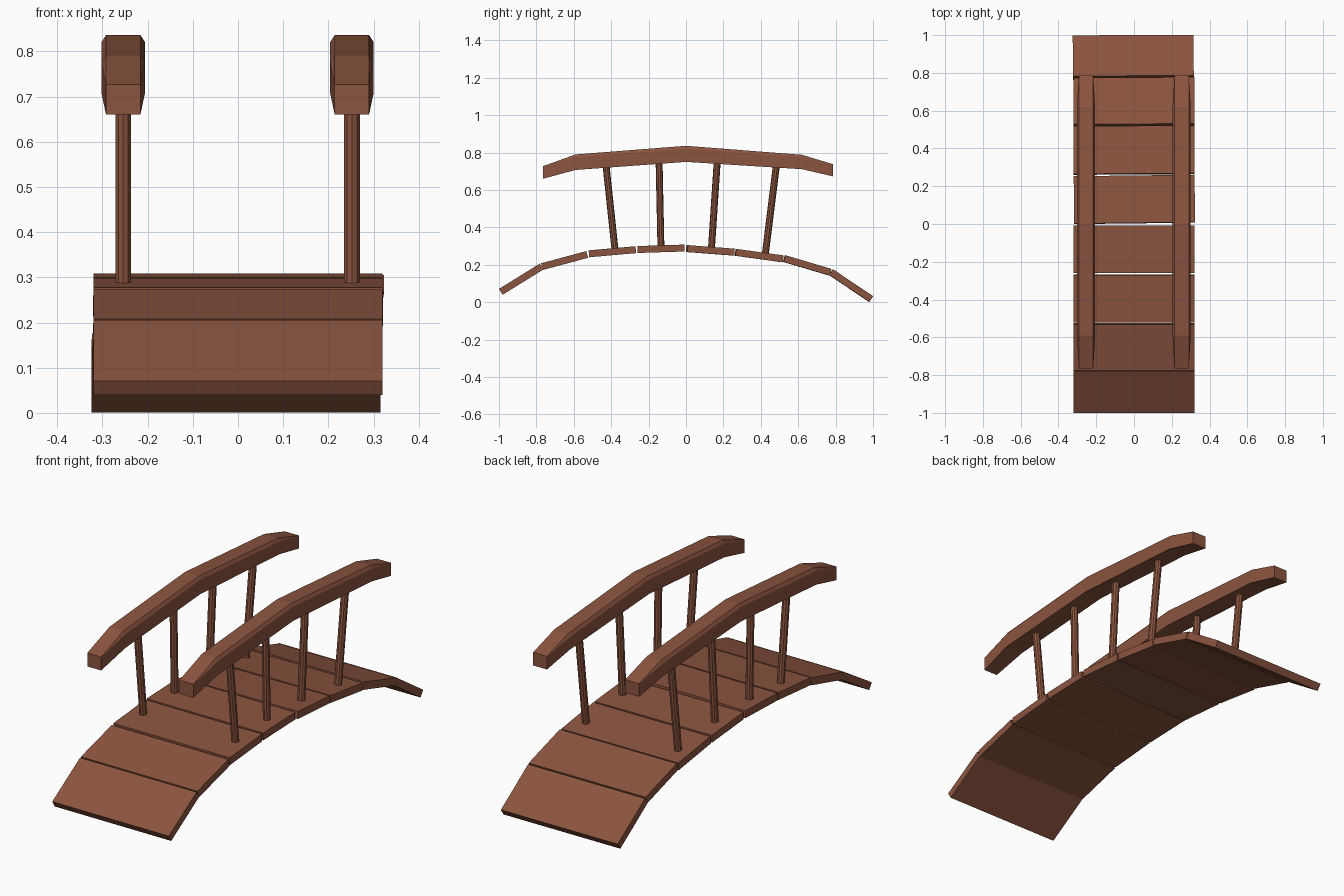
import bpy, bmesh, math
from mathutils import Vector, Matrix

if "Cube" in bpy.data.objects:
    bpy.data.objects.remove(bpy.data.objects["Cube"], do_unlink=True)

wood = bpy.data.materials.new("brown wood")
wood.use_nodes = True
COLOR = (0.26, 0.09, 0.05, 1)
wood.diffuse_color = COLOR
wood.node_tree.nodes["Principled BSDF"].inputs["Base Color"].default_value = COLOR


def finish(bm, name):
    bmesh.ops.recalc_face_normals(bm, faces=bm.faces)
    mesh = bpy.data.meshes.new(name)
    bm.to_mesh(mesh)
    bm.free()
    mesh.materials.append(wood)
    obj = bpy.data.objects.new(name, mesh)
    bpy.context.collection.objects.link(obj)
    return obj


def loft(name, rings):
    """Skin a list of equal-sized vertex rings and cap both ends."""
    bm = bmesh.new()
    loops = [[bm.verts.new(p) for p in ring] for ring in rings]
    n = len(loops[0])
    for a, b in zip(loops, loops[1:]):
        for i in range(n):
            j = (i + 1) % n
            bm.faces.new((a[i], a[j], b[j], b[i]))
    bm.faces.new(loops[0])
    bm.faces.new(loops[-1])
    return finish(bm, name)


# Deck planks: top edge front (y, z), top edge back (y, z), x shift, yaw
THICK = 0.037
planks = [
    ((-1.0, 0.071), (-0.782, 0.206), 0, 0),
    ((-0.775, 0.208), (-0.533, 0.273), 0, 0),
    ((-0.521, 0.277), (-0.270, 0.299), 0, 0),
    ((-0.260, 0.300), (-0.009, 0.308), 0, 0),
    ((0.006, 0.305), (0.257, 0.286), 0.002, 0.012),
    ((0.267, 0.285), (0.520, 0.250), 0, 0.006),
    ((0.530, 0.251), (0.776, 0.178), 0, 0.006),
    ((0.785, 0.176), (1.0, 0.032), -0.004, 0.004),
]
for k, (front, back, shift, yaw) in enumerate(planks):
    f, b = Vector((0, *front)), Vector((0, *back))
    d = (b - f).normalized()
    down = Vector((0, d.z, -d.y)) * THICK
    mid = (f + b) / 2
    turn = Matrix.Rotation(yaw, 3, 'Z')
    rings = []
    for x in (-0.32, 0.32):
        side = Vector((x, 0, 0))
        rings.append([turn @ (p - mid + side) + mid + Vector((shift, 0, 0))
                      for p in (f, b, b + down, f + down)])
    loft(f"deck_plank_{k + 1}", rings)

# Handrail stations: y, bottom z, top z, bottom half width, chamfer drop
stations = [
    (-0.765, 0.660, 0.727, 0.038, 0.001),
    (-0.590, 0.707, 0.790, 0.048, 0.015),
    (0.0, 0.750, 0.836, 0.048, 0.015),
    (0.620, 0.711, 0.788, 0.048, 0.015),
    (0.785, 0.673, 0.738, 0.038, 0.001),
]
# Posts: bottom (y, z), top (y, z)
posts = [
    ((-0.380, 0.284), (-0.428, 0.735)),
    ((-0.134, 0.294), (-0.144, 0.755)),
    ((0.136, 0.285), (0.167, 0.755)),
    ((0.424, 0.256), (0.483, 0.730)),
]
for side_name, cx in (("left", 0.252), ("right", -0.254)):
    rings = []
    for y, lo, hi, w, drop in stations:
        half = [(w, lo), (w, hi - drop), (0.038, hi)]
        section = half + [(-x, z) for x, z in reversed(half)]
        rings.append([(cx + x, y, z) for x, z in section])
    loft(f"{side_name}_handrail", rings)

    for k, (low, high) in enumerate(posts):
        a, b = Vector((cx, *low)), Vector((cx, *high))
        axis = b - a
        bm = bmesh.new()
        bmesh.ops.create_cone(bm, cap_ends=True, segments=10, radius1=0.0185,
                              radius2=0.0185, depth=axis.length)
        tilt = axis.to_track_quat('Z', 'Y').to_matrix().to_4x4()
        bm.transform(Matrix.Translation((a + b) / 2) @ tilt)
        finish(bm, f"{side_name}_post_{k + 1}")
